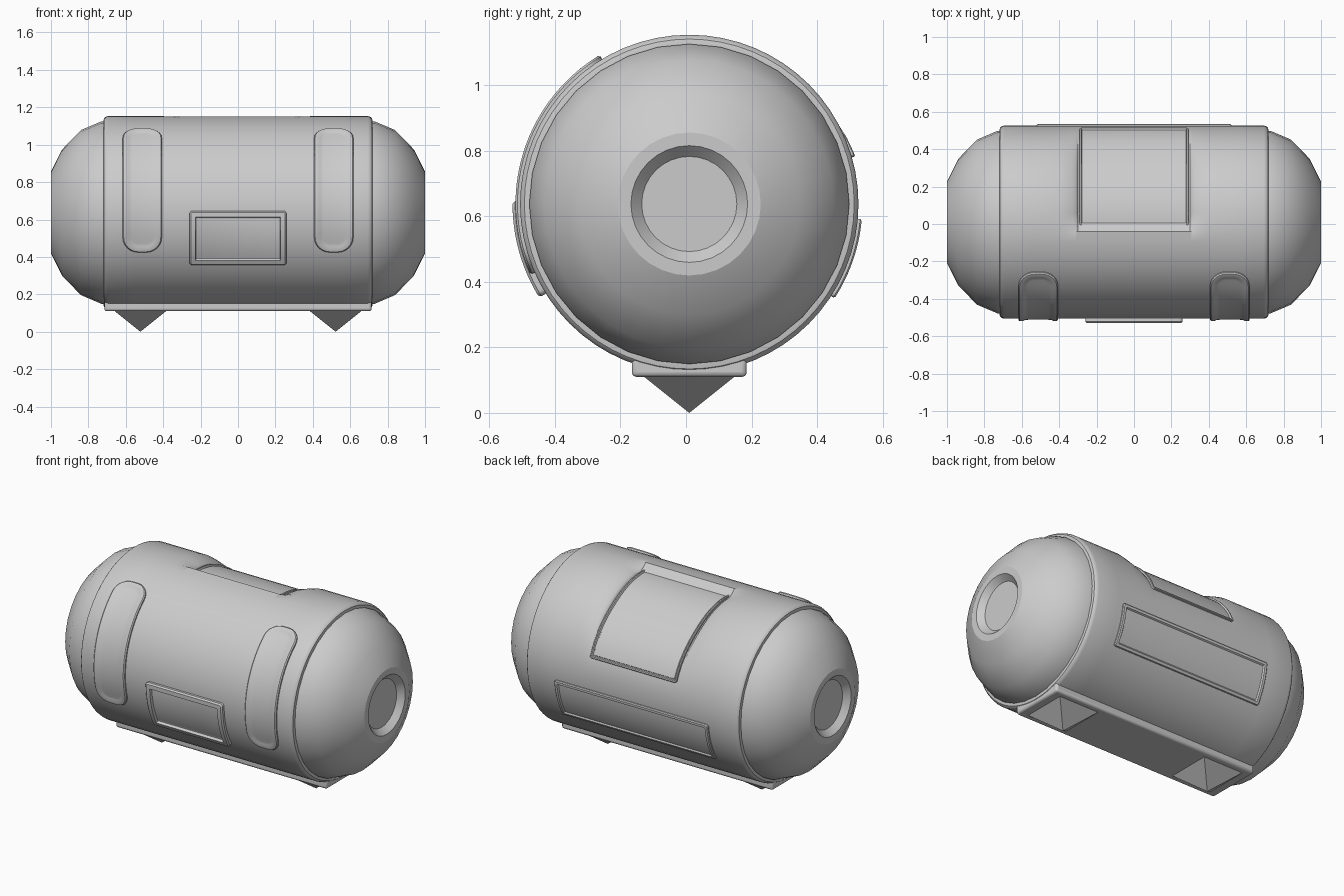
import bpy, bmesh, math
from mathutils import Vector

old = bpy.data.objects.get("Cube")
if old:
    bpy.data.objects.remove(old, do_unlink=True)

CY, CZ, R = 0.01, 0.637, 0.516      # barrel axis and radius

grey = bpy.data.materials.new("matte_grey")
grey.use_nodes = True
grey.diffuse_color = (0.6, 0.6, 0.6, 1)
grey.node_tree.nodes["Principled BSDF"].inputs["Base Color"].default_value = (0.6, 0.6, 0.6, 1)


def finish(name, bm, angle=30, bevel=0):
    bmesh.ops.recalc_face_normals(bm, faces=bm.faces)
    me = bpy.data.meshes.new(name)
    bm.to_mesh(me)
    bm.free()
    me.materials.append(grey)
    ob = bpy.data.objects.new(name, me)
    bpy.context.collection.objects.link(ob)
    if bevel:
        mod = ob.modifiers.new("rounded_edges", 'BEVEL')
        mod.width, mod.segments = bevel, 3
    bpy.ops.object.select_all(action='DESELECT')
    ob.select_set(True)
    bpy.context.view_layer.objects.active = ob
    if angle:
        bpy.ops.object.shade_smooth_by_angle(angle=math.radians(angle))
    return ob


def smooth(t):
    t = min(max(t, 0), 1)
    return t * t * (3 - 2 * t)


def skin(x, a):
    """Barrel radius at x and angle a (from the top, positive to the back)."""
    across = 1 - math.sqrt(min(max((abs(x) - 0.3) / 0.1, 0), 1))
    around = 1 - smooth((abs(math.degrees(a)) - 30) / 50)
    return R - 0.042 * across * around


def place(x, a, r):
    return Vector((x, CY + r * math.sin(a), CZ + r * math.cos(a)))


def loft(name, stations, seg, angle):
    """Closed tube along x; each station is x and a radius function of the angle."""
    bm = bmesh.new()
    rings = [[bm.verts.new(place(x, math.tau * i / seg, f(math.tau * i / seg)))
              for i in range(seg)] for x, f in stations]
    for p, q in zip(rings, rings[1:]):
        for i in range(seg):
            j = (i + 1) % seg
            bm.faces.new((p[i], p[j], q[j], q[i]))
    bm.faces.new(rings[0])
    bm.faces.new(rings[-1])
    return finish(name, bm, angle)


def plate(name, xc, a0, a1, half, corner, rings):
    """Rounded rectangle wrapped on the barrel; rings are (inset, height) steps."""
    bm = bmesh.new()
    v0, v1 = math.radians(a0) * R, math.radians(a1) * R
    loops = []
    for inset, height in rings:
        c = max(corner - inset, 0.003)
        h, lo, hi = half - inset, v0 + inset, v1 - inset
        arc = [k * math.pi / 12 for k in range(7)]
        pts = [(h - c + c * math.sin(t), lo + c - c * math.cos(t)) for t in arc]
        pts += [(h, lo + c + (hi - lo - 2 * c) * k / 24) for k in range(1, 24)]
        pts += [(h - c + c * math.cos(t), hi - c + c * math.sin(t)) for t in arc]
        loops.append([[bm.verts.new(place(xc + s * d, v / R, skin(xc + s * d, v / R) + height))
                       for d, v in pts] for s in (-1, 1)])
    for (pl, pr), (ql, qr) in zip(loops, loops[1:]):
        for p, q in ((pl, ql), (pr, qr)):
            for i in range(len(p) - 1):
                bm.faces.new((p[i], p[i + 1], q[i + 1], q[i]))
        for e in (0, -1):
            bm.faces.new((pl[e], pr[e], qr[e], ql[e]))
    for left, right in (loops[0], loops[-1]):
        for i in range(len(left) - 1):
            bm.faces.new((left[i], left[i + 1], right[i + 1], right[i]))
    return finish(name, bm, 30)


# Barrel with the scooped top and rounded end lips
half = [(0, 0), (0.15, 0), (0.3, 0), (0.304, 0), (0.312, 0), (0.33, 0), (0.36, 0),
        (0.4, 0), (0.55, 0), (0.695, 0), (0.708, 0.004), (0.717, 0.013), (0.72, 0.03)]
full = [(-x, d) for x, d in reversed(half[1:])] + half
loft("barrel", [(x, lambda a, x=x, d=d: skin(x, a) - d) for x, d in full], 64, 35)

# Domed ends with a recessed round socket
dome = [(0.69, 0.488), (0.73, 0.488), (0.84, 0.441), (0.94, 0.338),
        (1.0, 0.218), (1.0, 0.178), (0.965, 0.145)]
for side, word in ((1, "left"), (-1, "right")):
    loft(word + "_end_dome", [(side * x, lambda a, r=r: r) for x, r in dome], 32, 25)

# Hatch wrapped over the top
plate("top_hatch", 0, -60, 74, 0.292, 0.012,
      [(0, -0.02), (0, 0.009), (0.003, 0.012), (0.01, 0.012), (0.014, 0.002),
       (0.018, 0.002), (0.02, 0.005)])

# Capsule-shaped straps on the front
for side, word in ((1, "left"), (-1, "right")):
    plate(word + "_front_strap", side * 0.512, -114, -31, 0.105, 0.085,
          [(0, -0.02), (0, 0.008), (0.006, 0.014), (0.022, 0.014), (0.034, 0.008), (0.05, 0.006)])

# Framed screen on the front
plate("front_screen", 0, -122, -89, 0.26, 0.018,
      [(0, -0.02), (0, 0.015), (0.008, 0.023), (0.032, 0.023), (0.036, 0.008),
       (0.042, 0.006)])

# Long framed panel on the back
plate("back_panel", 0, 95, 123, 0.52, 0.012,
      [(0, -0.02), (0, 0.007), (0.005, 0.012), (0.02, 0.012), (0.026, 0.004),
       (0.034, 0.004)])

# Base rail under the barrel
bm = bmesh.new()
bmesh.ops.create_cube(bm, size=1)
for v in bm.verts:
    v.co = Vector((v.co.x * 1.43, CY + v.co.y * 0.35, 0.145 + v.co.z * 0.07))
finish("base_rail", bm, 40, 0.014)

# Pointed feet
for side, word in ((1, "left"), (-1, "right")):
    bm = bmesh.new()
    base = [bm.verts.new((side * 0.522 + 0.14 * i, CY + 0.14 * j, 0.112))
            for i, j in ((-1, -1), (1, -1), (1, 1), (-1, 1))]
    tip = bm.verts.new((side * 0.522, CY, 0))
    bm.faces.new(base)
    for i in range(4):
        bm.faces.new((base[i], base[(i + 1) % 4], tip))
    finish(word + "_foot", bm, 0)
